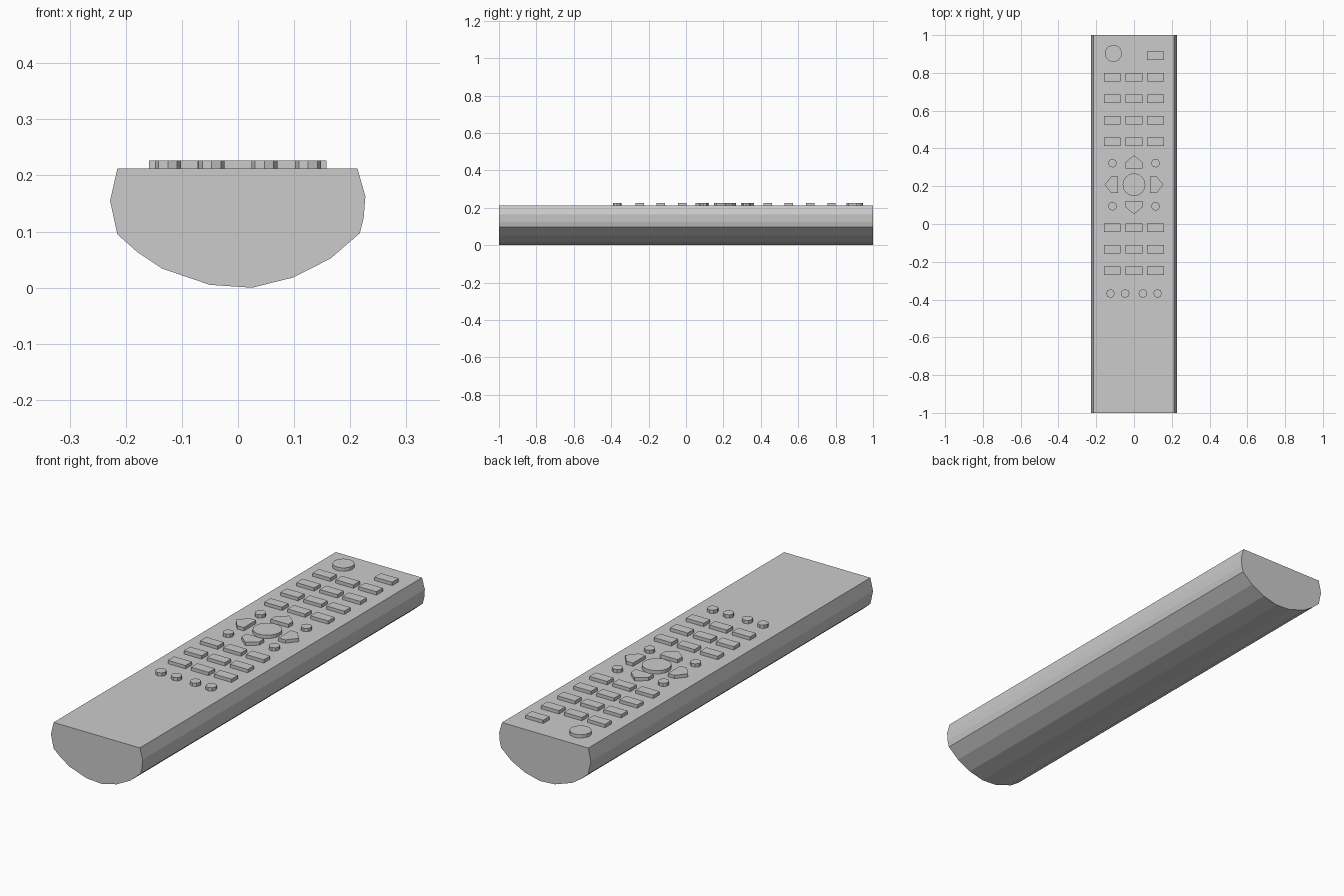
import bpy, math

if "Cube" in bpy.data.objects:
    bpy.data.objects.remove(bpy.data.objects["Cube"])

TOP = 0.212      # flat face of the body
CAP = 0.227      # top of the buttons


def prism(name, pts, a, b, place):
    """Extrude a 2D outline between a and b; place maps (u, v, w) to xyz."""
    n = len(pts)
    verts = [place(u, v, w) for w in (a, b) for u, v in pts]
    faces = [list(range(n))[::-1], list(range(n, 2 * n))]
    faces += [[i, (i + 1) % n, n + (i + 1) % n, n + i] for i in range(n)]
    me = bpy.data.meshes.new(name)
    me.from_pydata(verts, [], faces)
    ob = bpy.data.objects.new(name, me)
    bpy.context.collection.objects.link(ob)
    return ob


def button(name, pts):
    return prism(name, pts, TOP - 0.004, CAP, lambda u, v, w: (u, v, w))


def round_button(name, x, y, r, sides):
    step = 2 * math.pi / sides
    button(name, [(x + r * math.cos(step * i), y + r * math.sin(step * i)) for i in range(sides)])


def rect_button(name, x, y, w=0.044, h=0.0225):
    button(name, [(x - w, y - h), (x + w, y - h), (x + w, y + h), (x - w, y + h)])


# Body: faceted half-round section run along y
section = [(-0.215, TOP), (-0.228, 0.155), (-0.215, 0.095), (-0.18, 0.064),
           (-0.135, 0.034), (-0.05, 0.005), (0.025, 0.0), (0.098, 0.018),
           (0.165, 0.052), (0.217, 0.097), (0.224, 0.125), (0.227, 0.163), (0.213, TOP)]
prism("body", section, 1, -1, lambda u, v, w: (u, w, v))

# Power button and source button
round_button("power_button", -0.109, 0.903, 0.045, 14)
rect_button("source_button", 0.114, 0.89)

# Keypad rows above and below the navigation pad
for y in (0.778, 0.664, 0.55, 0.436, -0.02, -0.134, -0.248):
    for x in (-0.115, 0, 0.114):
        rect_button("key", x, y)

# Navigation pad: centre, four arrows, four corner buttons
CY = 0.208
round_button("ok_button", 0, CY, 0.06, 18)
arrow = [(-0.044, 0.086), (0.044, 0.086), (0.044, 0.12), (0, 0.156), (-0.044, 0.12)]
for k in range(4):
    c, s = round(math.cos(k * math.pi / 2)), round(math.sin(k * math.pi / 2))
    button("arrow_button", [(u * c - v * s, CY + u * s + v * c) for u, v in arrow])
for x in (-0.114, 0.114):
    for y in (CY - 0.114, CY + 0.114):
        round_button("corner_button", x, y, 0.023, 9)

# Bottom row of small round buttons
for x in (-0.125, -0.047, 0.047, 0.125):
    round_button("colour_button", x, -0.368, 0.023, 8)
